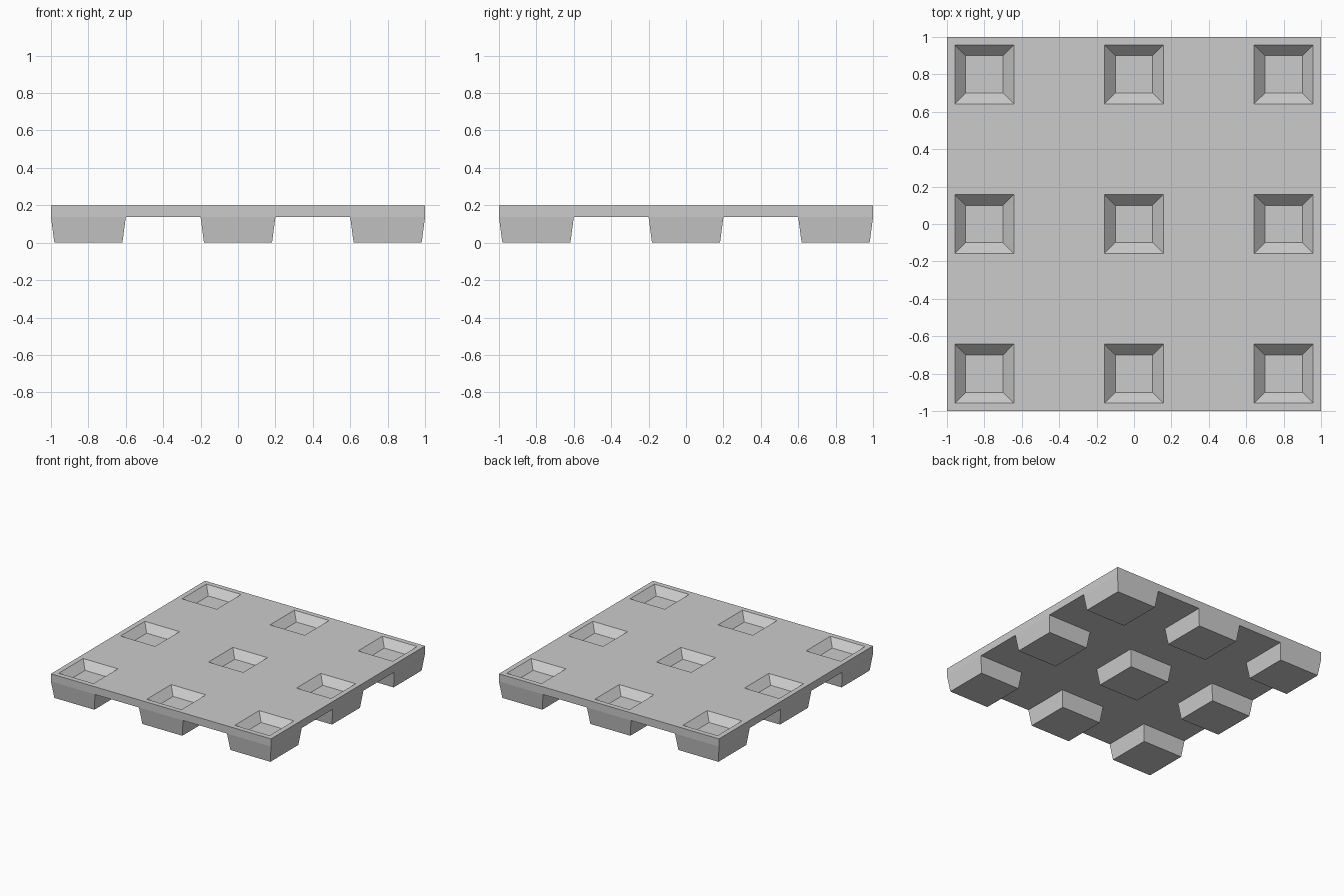
import bpy, bmesh

if "Cube" in bpy.data.objects:
    bpy.data.objects.remove(bpy.data.objects["Cube"])

TOP, UNDER = 0.2, 0.137      # deck upper and lower heights
FLOOR = 0.14                 # pocket floor height
SPOTS = [(x, y) for x in (-0.8, 0, 0.8) for y in (-0.8, 0, 0.8)]


def frustum(bm, x, y, z0, half0, z1, half1):
    """Square block tapering from half0 at z0 to half1 at z1."""
    rings = []
    for z, h in ((z0, half0), (z1, half1)):
        rings.append([bm.verts.new((x + sx * h, y + sy * h, z))
                      for sx, sy in ((-1, -1), (1, -1), (1, 1), (-1, 1))])
    low, high = rings
    bm.faces.new(low[::-1])
    bm.faces.new(high)
    for i in range(4):
        j = (i + 1) % 4
        bm.faces.new((low[i], low[j], high[j], high[i]))


def make(name, blocks):
    bm = bmesh.new()
    for b in blocks:
        frustum(bm, *b)
    mesh = bpy.data.meshes.new(name)
    bm.to_mesh(mesh)
    bm.free()
    ob = bpy.data.objects.new(name, mesh)
    bpy.context.collection.objects.link(ob)
    return ob


# Deck plate
deck = make("pallet_deck", [(0, 0, UNDER, 1.0, TOP, 1.0)])

# Tapered feet, and sloping pockets above them (both helpers)
feet = make("feet_helper", [(x, y, 0, 0.182, UNDER, 0.2) for x, y in SPOTS])
slope = (0.158 - 0.1) / (TOP - FLOOR)
pockets = make("pocket_cutter", [(x, y, FLOOR, 0.1, TOP + 0.02, 0.158 + 0.02 * slope)
                                 for x, y in SPOTS])

for helper, op in ((feet, 'UNION'), (pockets, 'DIFFERENCE')):
    mod = deck.modifiers.new(helper.name, 'BOOLEAN')
    mod.operation = op
    mod.solver = 'EXACT'
    mod.object = helper
    helper.hide_render = True
    helper.hide_set(True)
